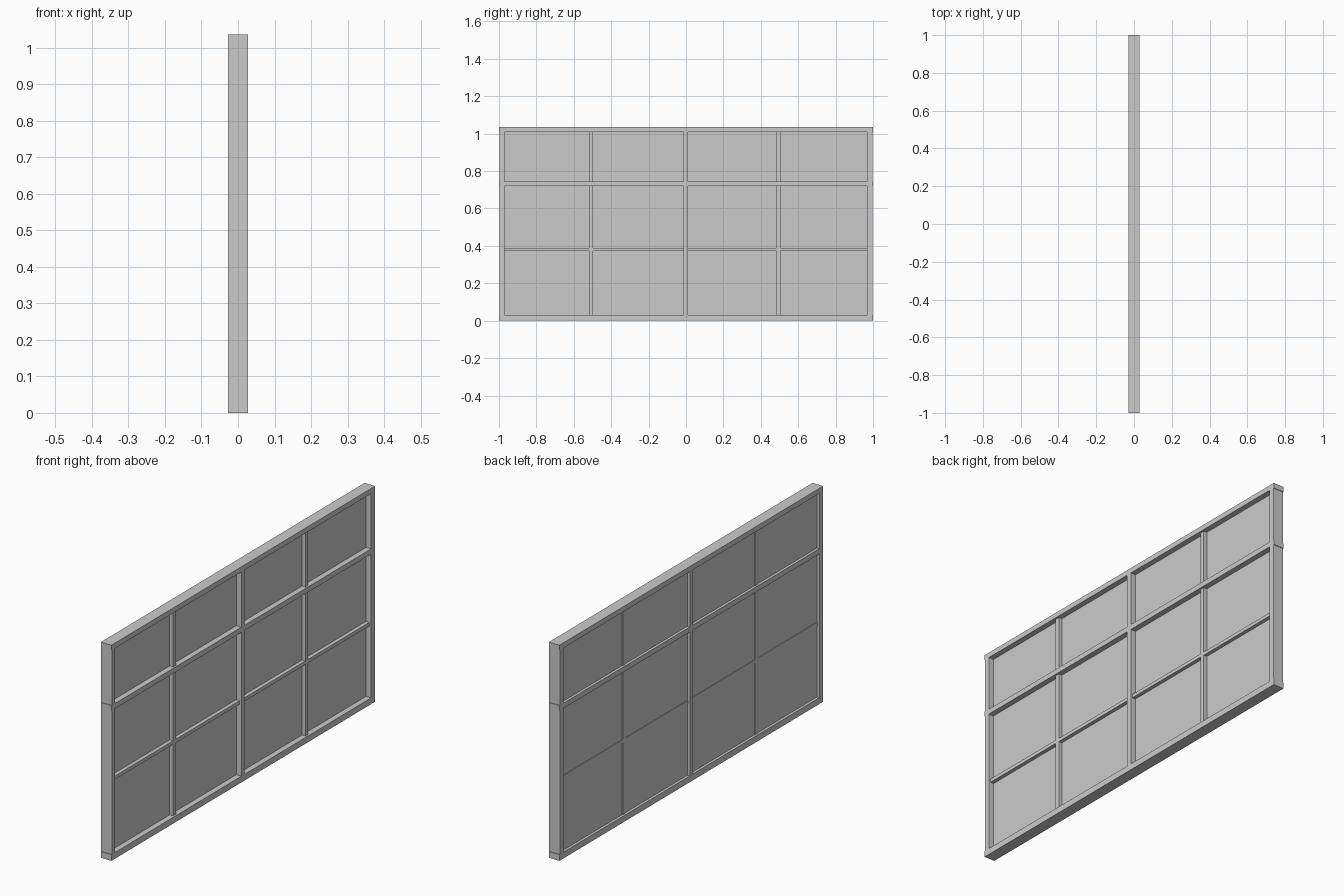
import bpy

if "Cube" in bpy.data.objects:
    bpy.data.objects.remove(bpy.data.objects["Cube"])


def box(name, x, y, z):
    """Axis-aligned box from (min, max) ranges."""
    bpy.ops.mesh.primitive_cube_add(size=1, location=[(a + b) / 2 for a, b in (x, y, z)])
    ob = bpy.context.object
    ob.name = name
    ob.scale = [b - a for a, b in (x, y, z)]
    bpy.ops.object.transform_apply(location=False, rotation=False, scale=True)
    return ob


FRAME_X = (-0.028, 0.028)   # full frame depth
BAR_X = (-0.018, 0.019)     # slimmer glazing bars
PANE_X = (-0.015, 0.001)    # recessed panes

# Full-width rails, ends projecting slightly past the stiles
RAILS = {"bottom_rail": (0, 0.03), "middle_rail": (0.72, 0.745), "top_rail": (1.01, 1.035)}
for name, z in RAILS.items():
    box(name, FRAME_X, (-1, 1), z)

# Vertical members between the rails
STILES = {"left_stile": (-0.997, -0.971), "centre_stile": (-0.014, 0.011),
          "right_stile": (0.969, 0.997)}
BARS = [(-0.519, -0.497), (0.484, 0.505)]
BAYS = [(-0.971, -0.014), (0.011, 0.969)]
ROWS = {"lower": (0.03, 0.72), "upper": (0.745, 1.01)}
for row, z in ROWS.items():
    for name, y in STILES.items():
        box(f"{row}_{name}", FRAME_X, y, z)
    for bay, bar in zip(BAYS, BARS):
        # Pane and its vertical glazing bar
        box(f"{row}_pane", PANE_X, bay, z)
        box(f"{row}_vertical_bar", BAR_X, bar, z)

# Horizontal glazing bars in the lower row
for bay, bar in zip(BAYS, BARS):
    for y in ((bay[0], bar[0]), (bar[1], bay[1])):
        box("horizontal_bar", BAR_X, y, (0.373, 0.39))
